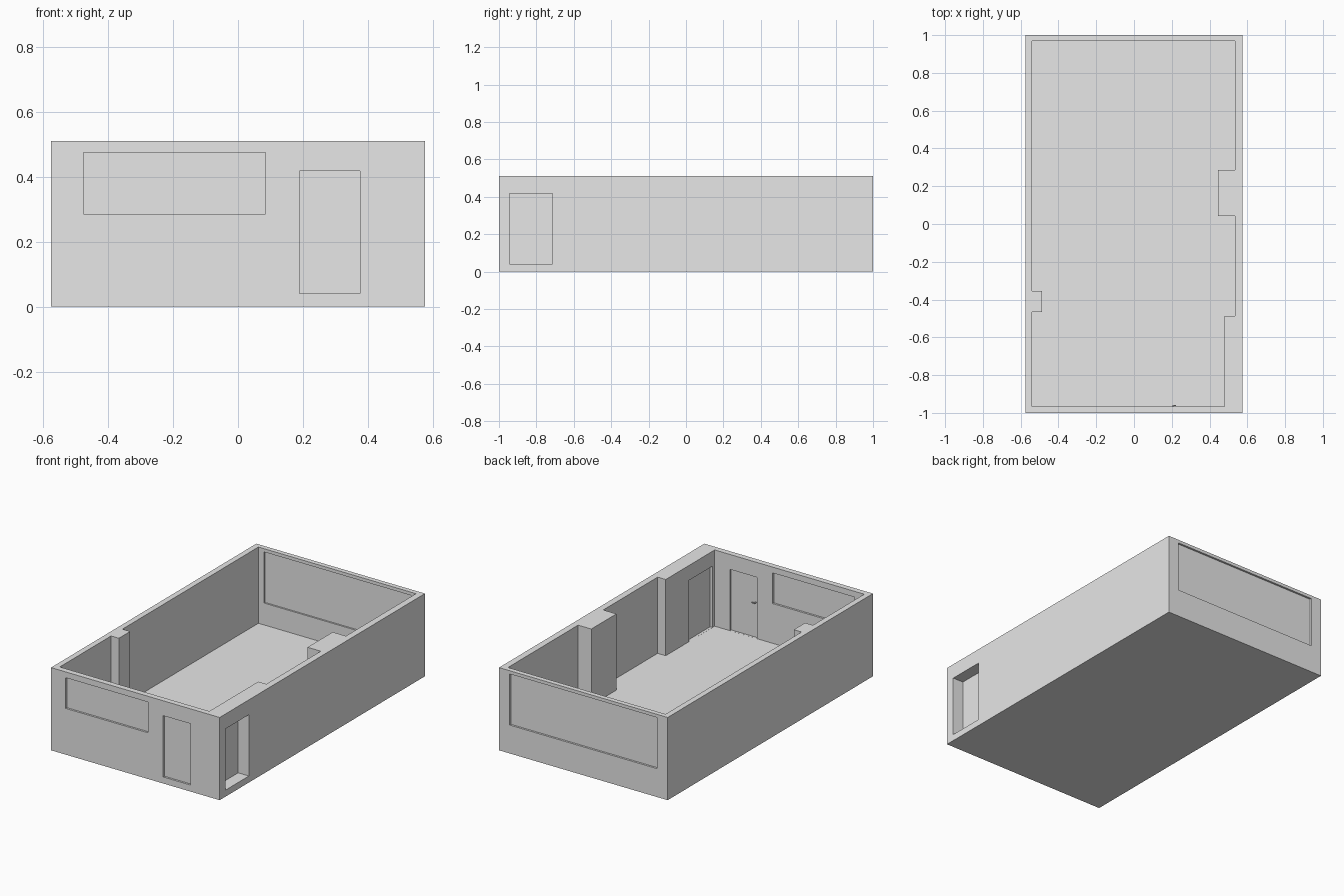
import bpy, bmesh

if "Cube" in bpy.data.objects:
    bpy.data.objects.remove(bpy.data.objects["Cube"])

grey = bpy.data.materials.new("plain_grey")
grey.diffuse_color = (0.8, 0.8, 0.8, 1)
grey.use_nodes = True
grey.node_tree.nodes["Principled BSDF"].inputs["Base Color"].default_value = grey.diffuse_color


def add_object(name, bm):
    bmesh.ops.recalc_face_normals(bm, faces=bm.faces[:])
    mesh = bpy.data.meshes.new(name)
    bm.to_mesh(mesh)
    bm.free()
    mesh.materials.append(grey)
    ob = bpy.data.objects.new(name, mesh)
    bpy.context.collection.objects.link(ob)
    return ob


def prism(name, outline, z0, z1):
    """Extrude a plan outline from z0 up to z1."""
    bm = bmesh.new()
    face = bm.faces.new([bm.verts.new((x, y, z0)) for x, y in outline])
    top = bmesh.ops.extrude_face_region(bm, geom=[face])["geom"]
    verts = [g for g in top if isinstance(g, bmesh.types.BMVert)]
    bmesh.ops.translate(bm, verts=verts, vec=(0, 0, z1 - z0))
    return add_object(name, bm)


def box(name, x0, x1, y0, y1, z0, z1):
    return prism(name, [(x0, y0), (x1, y0), (x1, y1), (x0, y1)], z0, z1)


def cut(target, cutter):
    cutter.hide_render = True
    cutter.hide_viewport = True
    mod = target.modifiers.new(cutter.name, 'BOOLEAN')
    mod.operation = 'DIFFERENCE'
    mod.solver = 'EXACT'
    mod.object = cutter


# Room shell: solid block hollowed by the plan of the room with its columns
shell = box("room_shell", -0.575, 0.575, -1, 1, 0, 0.51)
plan = [(-0.54, -0.965), (0.48, -0.965), (0.48, -0.488), (0.535, -0.488),
        (0.535, 0.042), (0.445, 0.042), (0.445, 0.287), (0.535, 0.287),
        (0.535, 0.97), (-0.54, 0.97), (-0.54, -0.355), (-0.487, -0.355),
        (-0.487, -0.465), (-0.54, -0.465)]
cut(shell, prism("room_cutter", plan, 0.04, 0.7))

# Openings: name, opening box, axis of the wall, panel position across the wall
openings = [
    ("front_window", (-0.475, 0.085, -1.05, -0.95, 0.285, 0.474), 1, (-0.988, -0.977)),
    ("front_door", (0.19, 0.376, -1.05, -0.95, 0.0403, 0.418), 1, (-0.988, -0.977)),
    ("back_window", (-0.502, 0.502, 0.95, 1.05, 0.175, 0.49), 1, (0.98, 0.988)),
    ("side_door", (0.46, 0.62, -0.944, -0.715, 0.0403, 0.418), 0, (0.496, 0.502)),
]
e = 0.001
for name, b, axis, (p0, p1) in openings:
    cut(shell, box(name + "_cutter", *b))
    # Panel set back inside the opening, let slightly into the wall
    p = [v + (e if i % 2 else -e) for i, v in enumerate(b)]
    p[axis * 2], p[axis * 2 + 1] = p0, p1
    box(name + "_panel", *p)

# Handle on the inside of the front door
box("door_handle_stem", 0.203, 0.209, -0.978, -0.961, 0.253, 0.259)
box("door_handle_lever", 0.203, 0.223, -0.963, -0.958, 0.253, 0.259)
